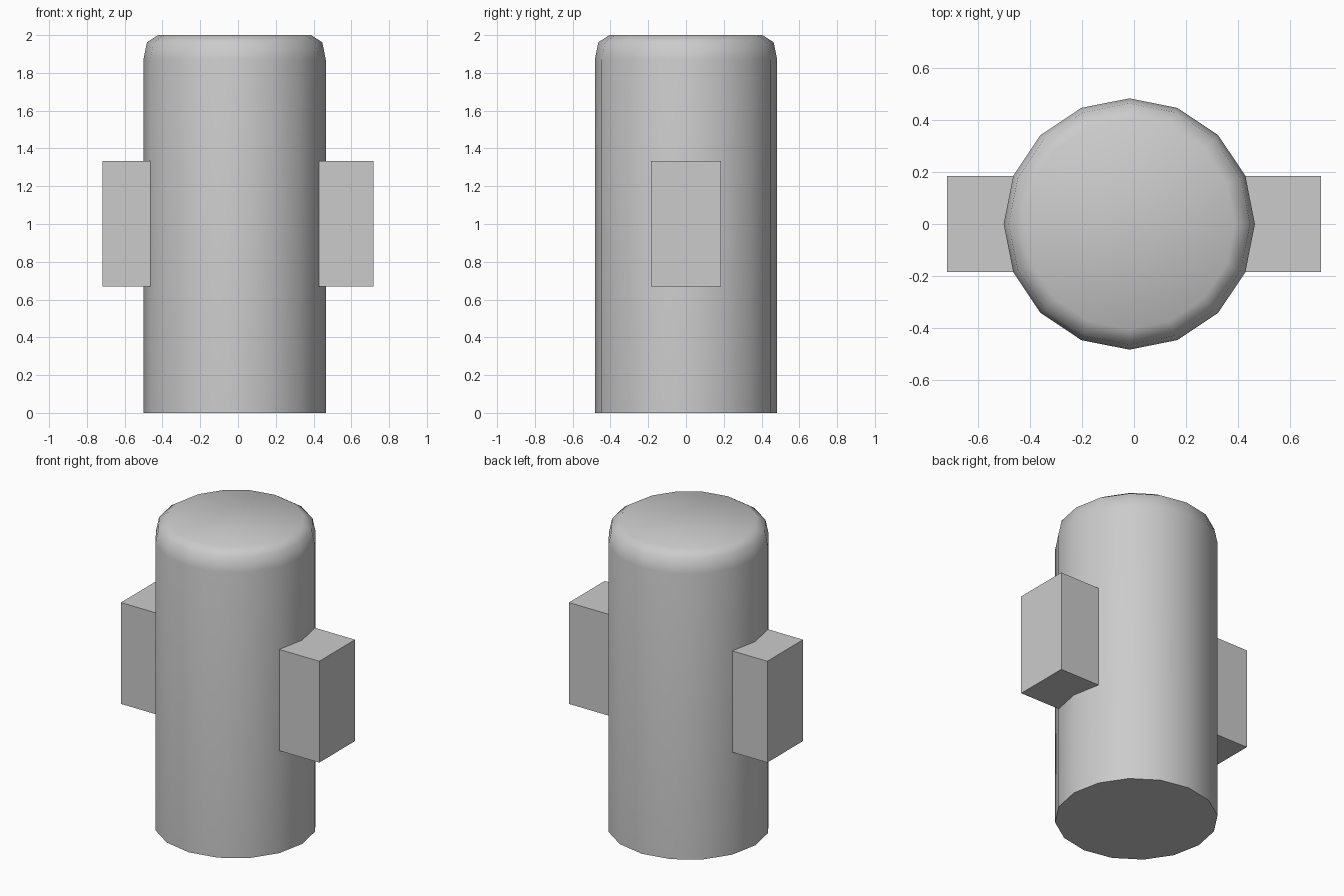
import bpy, bmesh
from math import cos, sin, pi, radians

if "Cube" in bpy.data.objects:
    bpy.data.objects.remove(bpy.data.objects["Cube"])

CX, R, SIDES = -0.018, 0.483, 16


def ring_point(i, r=R):
    a = 2 * pi * i / SIDES
    return CX + r * cos(a), r * sin(a)


def finish(name, bm, angle):
    bmesh.ops.recalc_face_normals(bm, faces=bm.faces[:])
    me = bpy.data.meshes.new(name)
    bm.to_mesh(me)
    bm.free()
    ob = bpy.data.objects.new(name, me)
    bpy.context.collection.objects.link(ob)
    bpy.ops.object.select_all(action='DESELECT')
    ob.select_set(True)
    bpy.context.view_layer.objects.active = ob
    if angle:
        bpy.ops.object.shade_smooth_by_angle(angle=radians(angle))
    return ob


# Round body with a softened top rim
bm = bmesh.new()
profile = [(R, 0), (R, 1.87), (0.464, 1.962), (0.405, 2.0)]
rings = [[bm.verts.new((*ring_point(i, r), z)) for i in range(SIDES)] for r, z in profile]
for lo, hi in zip(rings, rings[1:]):
    for i in range(SIDES):
        j = (i + 1) % SIDES
        bm.faces.new((lo[i], lo[j], hi[j], hi[i]))
bm.faces.new(rings[0][::-1])
bm.faces.new(rings[-1])
finish("body", bm, 50)

# Side lugs whose inner edge follows the body facets
for side, mid, name in ((1, 0, "right_lug"), (-1, 8, "left_lug")):
    inner = [ring_point(mid + k) for k in (-1, 0, 1)]
    outline = inner + [(side * 0.718, inner[2][1]), (side * 0.718, inner[0][1])]
    bm = bmesh.new()
    low, high = [[bm.verts.new((x, y, z)) for x, y in outline] for z in (0.67, 1.333)]
    bm.faces.new(low)
    bm.faces.new(high)
    for i in range(2, 5):
        j = (i + 1) % 5
        bm.faces.new((low[i], low[j], high[j], high[i]))
    finish(name, bm, 0)
